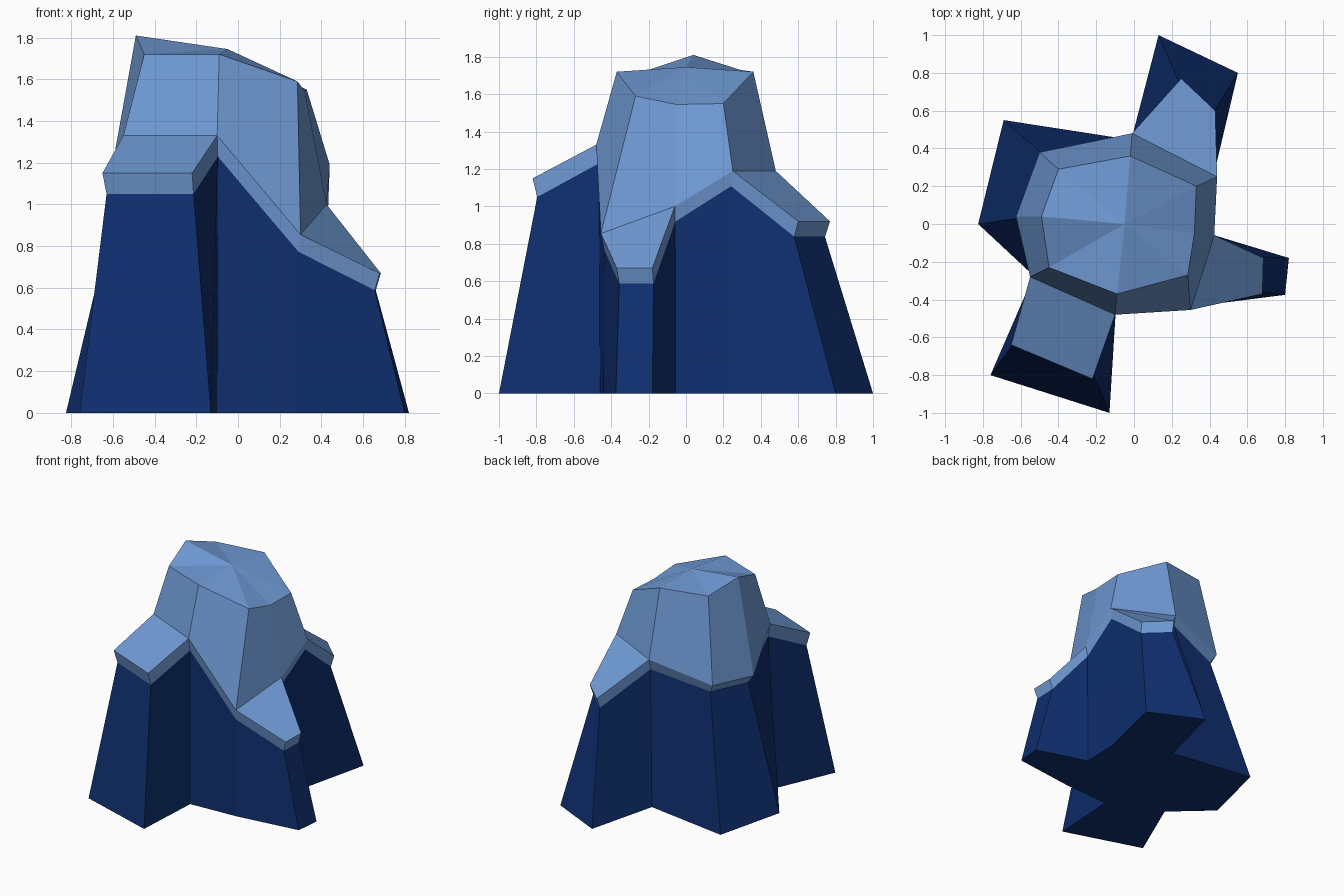
import bpy, bmesh

if "Cube" in bpy.data.objects:
    bpy.data.objects.remove(bpy.data.objects["Cube"])

def material(name, color):
    m = bpy.data.materials.new(name)
    m.diffuse_color = (*color, 1)
    m.use_nodes = True
    m.node_tree.nodes["Principled BSDF"].inputs["Base Color"].default_value = m.diffuse_color
    return m

rock_blue = material("dark blue rock", (0.0048, 0.028, 0.160))
cap_blue = material("light blue cap", (0.162, 0.328, 0.672))

# Cap rim, counter-clockwise: eight core corners plus three pairs of ledge tips
rim = [(.44, .25, 1.19), (.43, .60, .92), (.25, .77, .92), (-.01, .48, 1.19),
       (-.50, .38, 1.075), (-.625, .04, 1.06), (-.55, -.28, 1.33),
       (-.65, -.64, 1.15), (-.22, -.82, 1.15), (-.10, -.48, 1.33),
       (.30, -.455, .855), (.68, -.37, .67), (.685, -.18, .67), (.425, -.06, 1.0)]
# Star-shaped footprint matching the rim
foot = [(.42, .25), (.55, .80), (.13, 1.0), (-.01, .445), (-.69, .55), (-.825, 0),
        (-.53, -.27), (-.76, -.80), (-.13, -1.0), (-.10, -.46), (.29, -.44),
        (.80, -.375), (.82, -.18), (.41, -.055)]
# Crown ring above the core corners, and its middle point
crown = [(.33, .20, 1.55), (-.02, .36, 1.72), (-.40, .29, 1.73), (-.49, .04, 1.81),
         (-.45, -.23, 1.72), (-.09, -.37, 1.72), (.285, -.27, 1.59), (.32, -.05, 1.545)]
peak = (-.05, 0, 1.745)
core = [0, 3, 4, 5, 6, 9, 10, 13]
ledges = [(0, 1, 2, 3), (6, 7, 8, 9), (10, 11, 12, 13)]

# Underside of the cap: rim pulled down and slightly in (more at the overhang)
under = []
for i, (x, y, z) in enumerate(rim):
    s, d = (.92, .07) if i in (4, 5) else (.97, .10) if i in (6, 7, 8, 9) else (.965, .082)
    under.append((x * s, y * s, z - d))

def bridge(bm, low, high):
    n = len(low)
    for i in range(n):
        j = (i + 1) % n
        bm.faces.new((low[i], low[j], high[j], high[i]))

def finish(bm, name, mat):
    me = bpy.data.meshes.new(name)
    bm.normal_update()
    bm.to_mesh(me)
    bm.free()
    me.materials.append(mat)
    ob = bpy.data.objects.new(name, me)
    bpy.context.collection.objects.link(ob)

# Rock body
bm = bmesh.new()
base = [bm.verts.new((x, y, 0)) for x, y in foot]
top = [bm.verts.new(p) for p in under]
bridge(bm, base, top)
bm.faces.new(base[::-1])
finish(bm, "rock_body", rock_blue)

# Light cap: edge band, ledges, steep sides and crown
bm = bmesh.new()
low = [bm.verts.new(p) for p in under]
edge = [bm.verts.new(p) for p in rim]
ring = [bm.verts.new(p) for p in crown]
tip = bm.verts.new(peak)
bridge(bm, low, edge)
for l in ledges:
    bm.faces.new([edge[i] for i in l])
bridge(bm, [edge[i] for i in core], ring)
for i in range(8):
    bm.faces.new((ring[i], ring[(i + 1) % 8], tip))
finish(bm, "light_cap", cap_blue)
